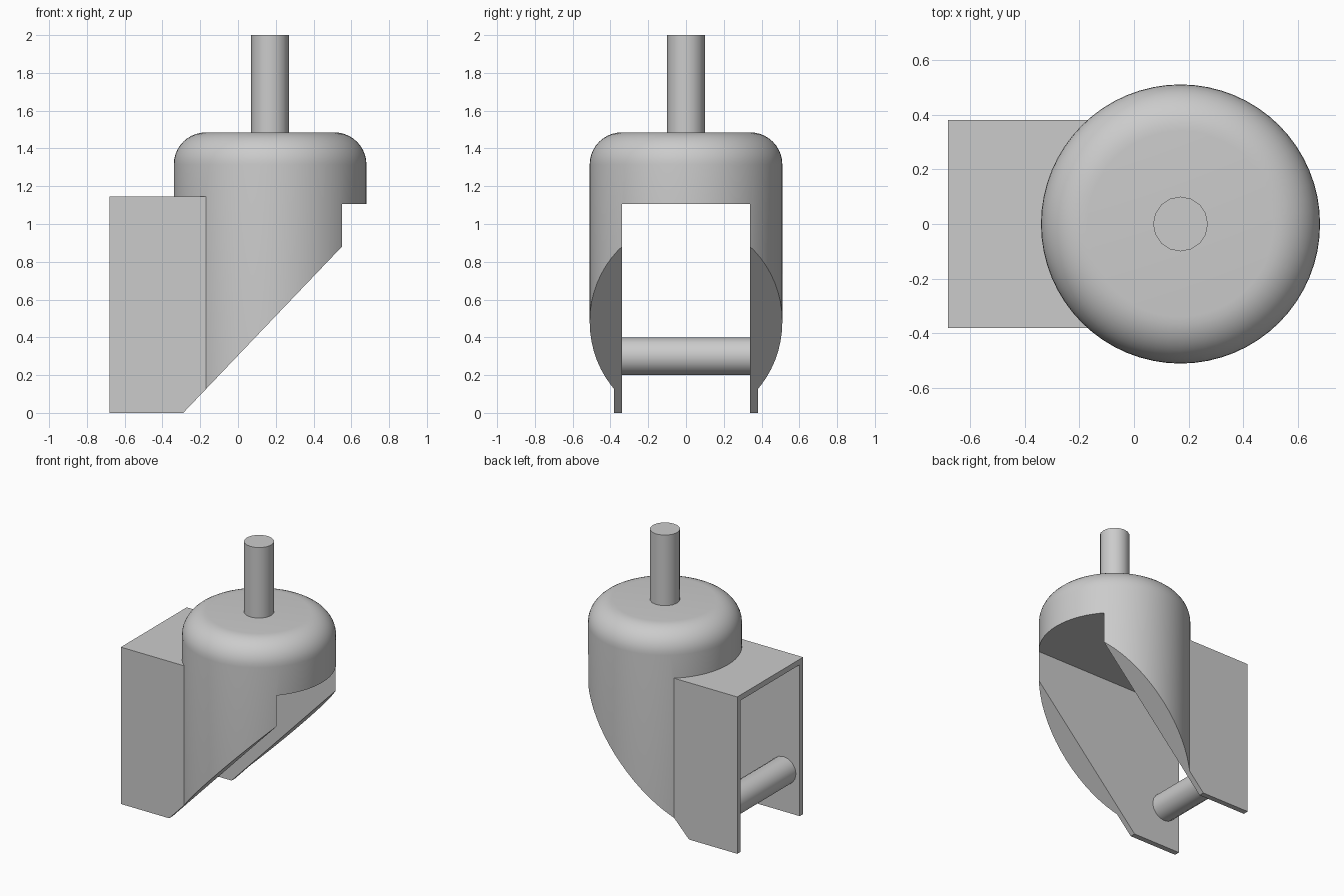
import bpy, math
from mathutils import Vector

cube = bpy.data.objects.get("Cube")
if cube:
    bpy.data.objects.remove(cube, do_unlink=True)

AXIS_X = 0.17       # swivel axis
RADIUS = 0.51       # hood radius
CHANNEL = 0.34      # half width between the fork plates
PLATE = 0.38        # half width over the fork plates

grey = bpy.data.materials.new("grey metal")
grey.use_nodes = True
colour = (0.6, 0.6, 0.6, 1)
grey.diffuse_color = colour
grey.node_tree.nodes["Principled BSDF"].inputs["Base Color"].default_value = colour


def mesh_object(name, verts, faces):
    mesh = bpy.data.meshes.new(name)
    mesh.from_pydata(verts, [], faces)
    mesh.materials.append(grey)
    obj = bpy.data.objects.new(name, mesh)
    bpy.context.collection.objects.link(obj)
    return obj


def prism(name, outline, half_width):
    """Extrude an (x, z) outline, listed counter-clockwise, along y."""
    n = len(outline)
    verts = [(x, y, z) for y in (-half_width, half_width) for x, z in outline]
    faces = [tuple(range(n)), tuple(range(2 * n - 1, n - 1, -1))]
    faces += [(i, i + n, (i + 1) % n + n, (i + 1) % n) for i in range(n)]
    return mesh_object(name, verts, faces)


def lathe(name, profile, steps):
    """Spin an (r, z) profile, bottom to top, round the swivel axis."""
    verts = []
    for r, z in profile:
        for k in range(steps):
            a = math.tau * k / steps
            verts.append((AXIS_X + r * math.cos(a), r * math.sin(a), z))
    faces = [tuple(range(steps - 1, -1, -1)),
             tuple(range(len(verts) - steps, len(verts)))]
    for j in range(len(profile) - 1):
        for k in range(steps):
            a, b = j * steps + k, j * steps + (k + 1) % steps
            faces.append((a, b, b + steps, a + steps))
    return mesh_object(name, verts, faces)


def select(obj):
    bpy.ops.object.select_all(action='DESELECT')
    obj.select_set(True)
    bpy.context.view_layer.objects.active = obj


def boolean(target, tool, operation):
    mod = target.modifiers.new(operation.lower(), 'BOOLEAN')
    mod.operation, mod.solver, mod.object = operation, 'EXACT', tool
    select(target)
    bpy.ops.object.modifier_apply(modifier=mod.name)
    bpy.data.objects.remove(tool, do_unlink=True)


def smooth(obj):
    select(obj)
    bpy.ops.object.shade_smooth_by_angle(angle=math.radians(30))


# Round hood with a filleted top edge
fillet, top = 0.17, 1.485
profile = [(RADIUS, 0)]
for i in range(11):
    a = math.pi / 2 * i / 10
    profile.append((RADIUS - fillet + fillet * math.cos(a),
                    top - fillet + fillet * math.sin(a)))
fork = lathe("fork_housing", profile, 64)

# Square rear housing
boolean(fork, prism("rear_box", [(-0.68, 0), (AXIS_X, 0), (AXIS_X, 1.145),
                                 (-0.68, 1.145)], PLATE), 'UNION')
# Wheel channel between the plates
boolean(fork, prism("channel_cutter", [(-1, -0.2), (1, -0.2), (1, 1.105),
                                       (-1, 1.105)], CHANNEL), 'DIFFERENCE')
# Sloping cut under the front
low, high = Vector((-0.29, 0)), Vector((0.55, 0.88))
step = high - low
start, end = low - step * 0.3, high
boolean(fork, prism("slope_cutter", [tuple(start), (1, start.y), (1, 1.105),
                                     (end.x, 1.105), tuple(end)], 1), 'DIFFERENCE')
smooth(fork)

# Mounting stem
stem = lathe("mounting_stem", [(0.1, top - 0.01), (0.1, 2)], 16)
smooth(stem)

# Wheel axle across the channel
bpy.ops.mesh.primitive_cylinder_add(vertices=16, radius=0.1, depth=2 * CHANNEL + 0.02,
                                    location=(-0.55, 0, 0.3),
                                    rotation=(math.pi / 2, 0, 0))
axle = bpy.context.object
axle.name = "wheel_axle"
axle.data.materials.append(grey)
smooth(axle)
